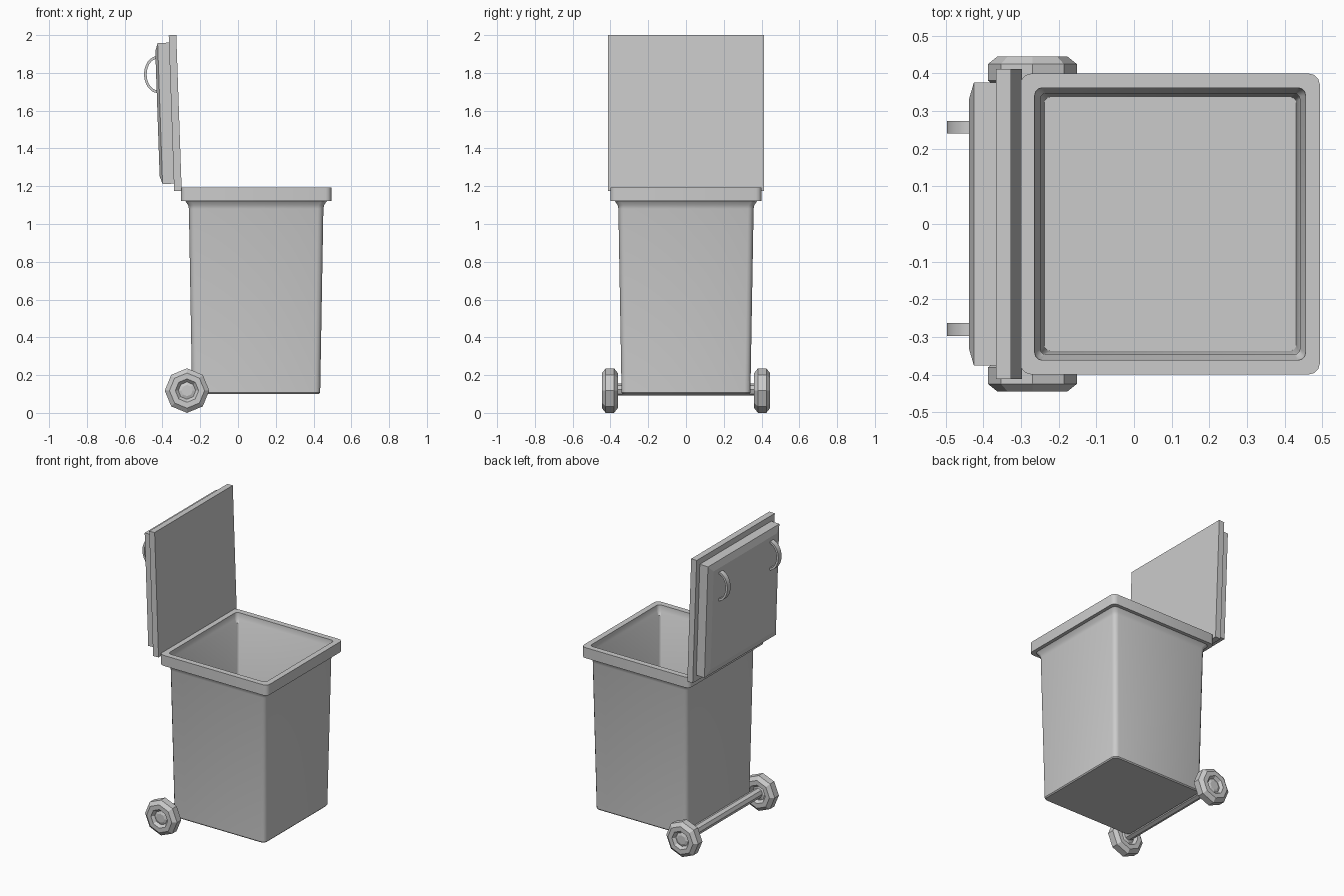
import bpy, bmesh, math
from mathutils import Matrix, Vector

if "Cube" in bpy.data.objects:
    bpy.data.objects.remove(bpy.data.objects["Cube"])


def finish(name, bm, smooth=None, matrix=None):
    if matrix:
        bm.transform(matrix)
    bmesh.ops.recalc_face_normals(bm, faces=bm.faces)
    me = bpy.data.meshes.new(name)
    bm.to_mesh(me)
    bm.free()
    ob = bpy.data.objects.new(name, me)
    bpy.context.collection.objects.link(ob)
    if smooth:
        bpy.ops.object.select_all(action='DESELECT')
        ob.select_set(True)
        bpy.context.view_layer.objects.active = ob
        bpy.ops.object.shade_smooth_by_angle(angle=math.radians(smooth))
    return ob


def bridge(bm, a, b):
    for i in range(len(a)):
        j = (i + 1) % len(a)
        bm.faces.new((a[i], a[j], b[j], b[i]))


def rounded_rect(bm, cx, hx, hy, r, z, seg=3):
    ring = []
    for k, (sx, sy) in enumerate(((1, 1), (-1, 1), (-1, -1), (1, -1))):
        for i in range(seg + 1):
            a = (k + i / seg) * math.pi / 2
            ring.append(bm.verts.new((cx + sx * (hx - r) + r * math.cos(a),
                                      sy * (hy - r) + r * math.sin(a), z)))
    return ring


def box(bm, lo, hi):
    size = [h - l for l, h in zip(lo, hi)]
    mid = [(h + l) / 2 for l, h in zip(lo, hi)]
    return bmesh.ops.create_cube(
        bm, size=1, matrix=Matrix.Translation(mid) @ Matrix.Diagonal((*size, 1)))['verts']


# Bin body: tapered hollow shell with flared rim (z, half width, corner radius)
profile = [(0.10, 0.333, 0.025), (0.107, 0.339, 0.03), (1.08, 0.356, 0.03),
           (1.10, 0.360, 0.03), (1.122, 0.375, 0.03), (1.122, 0.398, 0.03),
           (1.192, 0.398, 0.03), (1.192, 0.360, 0.02), (1.15, 0.358, 0.02),
           (1.13, 0.345, 0.015), (0.12, 0.335, 0.015)]
bm = bmesh.new()
rings = [rounded_rect(bm, 0.096, h, h + 0.002, r, z) for z, h, r in profile]
for a, b in zip(rings, rings[1:]):
    bridge(bm, a, b)
bm.faces.new(rings[0])
bm.faces.new(rings[-1])
finish("bin_body", bm, 35)

# Open lid, built upright and then leaned back
lean = Matrix.Translation((-0.298, 0, 1.175)) @ Matrix.Rotation(math.radians(-2), 4, 'Y')

bm = bmesh.new()
box(bm, (-0.04, -0.412, 0), (0, 0.412, 0.826))
finish("lid_plate", bm, None, lean)

# Raised outer panel with a shallow crown
bm = bmesh.new()
box(bm, (-0.10, -0.376, 0.04), (-0.04, 0.376, 0.787))
bm.faces.ensure_lookup_table()
bm.normal_update()
outer = min(bm.faces, key=lambda f: f.calc_center_median().x)
bmesh.ops.inset_region(bm, faces=[outer], thickness=0.06)
bmesh.ops.translate(bm, verts=outer.verts, vec=(-0.014, 0, 0))
finish("lid_panel", bm, None, lean)

# Two flat-strap loop handles on the lid
for y0, side in ((0.257, "left"), (-0.28, "right")):
    bm = bmesh.new()
    rings = []
    n = 12
    for i in range(n + 1):
        a = math.pi * i / n
        c, s = math.cos(a), math.sin(a)
        ring = []
        for t, y in ((0, -0.017), (0, 0.017), (0.014, 0.017), (0.014, -0.017)):
            ring.append(bm.verts.new((-0.105 - (0.073 - t) * s, y0 + y,
                                      0.62 + (0.098 - t) * c)))
        rings.append(ring)
    for a, b in zip(rings, rings[1:]):
        bridge(bm, a, b)
    bm.faces.new(rings[0])
    bm.faces.new(rings[-1])
    finish("lid_handle_" + side, bm, 35, lean)

# Eight-sided wheels: lathed tyre with recessed hub (offset along axle, radius)
AX, AZ = -0.27, 0.118
half = [(0.022, 0.118), (0.042, 0.093), (0.042, 0.062), (0.024, 0.046), (0.030, 0.030)]
wheel = [(-y, r) for y, r in reversed(half)] + half
for y0, side in ((0.403, "left"), (-0.403, "right")):
    bm = bmesh.new()
    rings = [[bm.verts.new((AX + r * math.cos(k * math.pi / 4), y0 + y,
                            AZ + r * math.sin(k * math.pi / 4))) for k in range(8)]
             for y, r in wheel]
    for a, b in zip(rings, rings[1:]):
        bridge(bm, a, b)
    bm.faces.new(rings[0])
    bm.faces.new(rings[-1])
    finish("wheel_" + side, bm)

# Axle
bm = bmesh.new()
bmesh.ops.create_cone(bm, cap_ends=True, segments=8, radius1=0.032, radius2=0.032, depth=0.78,
                      matrix=Matrix.Translation((AX, 0, AZ + 0.005))
                      @ Matrix.Rotation(math.pi / 2, 4, 'X'))
finish("axle", bm)
